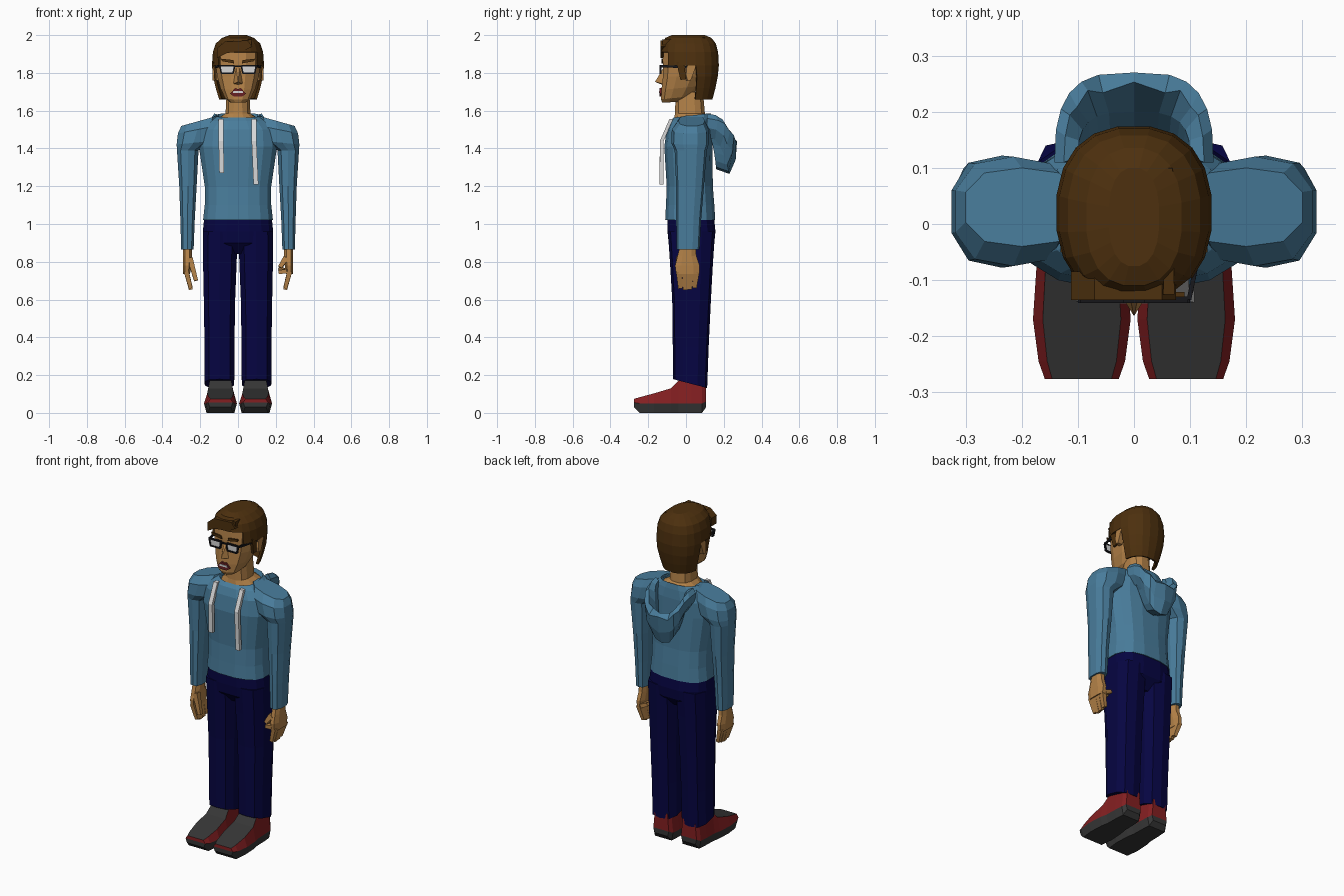
import bpy, bmesh, math
from mathutils import Vector

if "Cube" in bpy.data.objects:
    bpy.data.objects.remove(bpy.data.objects["Cube"])


def mat(name, r, g, b):
    m = bpy.data.materials.new(name)
    lin = [((c / 255 + 0.055) / 1.055) ** 2.4 if c > 10 else c / 255 / 12.92 for c in (r, g, b)]
    m.diffuse_color = (*lin, 1)
    m.use_nodes = True
    m.node_tree.nodes["Principled BSDF"].inputs["Base Color"].default_value = m.diffuse_color
    return m


BLUE = mat("hoodie_blue", 73, 125, 156)
SKIN = mat("skin_tan", 180, 130, 72)
HAIR = mat("hair_brown", 77, 48, 14)
NAVY = mat("trouser_navy", 6, 5, 66)
GREY = mat("shoe_grey", 54, 54, 54)
RED = mat("shoe_red", 132, 31, 33)
WHITE = mat("pale_grey", 215, 215, 215)
BLACK = mat("frame_black", 22, 22, 26)
LIP = mat("lip_red", 105, 32, 36)


def build(name, verts, faces, mats, idx=None):
    """Mesh object from points and faces, normals facing out."""
    me = bpy.data.meshes.new(name)
    me.from_pydata([tuple(v) for v in verts], [], faces)
    for m in mats:
        me.materials.append(m)
    if idx:
        for p, i in zip(me.polygons, idx):
            p.material_index = i
    bm = bmesh.new()
    bm.from_mesh(me)
    bmesh.ops.recalc_face_normals(bm, faces=bm.faces)
    bm.to_mesh(me)
    bm.free()
    ob = bpy.data.objects.new(name, me)
    bpy.context.collection.objects.link(ob)
    return ob


def ring(z, cx, rx, yf, yb, n=12, e=0.8, tx=0, ty=0):
    """Rounded-box outline; tx and ty tilt it along x and y."""
    pts, cy, ry = [], (yf + yb) / 2, (yb - yf) / 2
    for k in range(n):
        a = 2 * math.pi * (k + 0.5) / n
        c, s = math.cos(a), math.sin(a)
        m = math.cos(math.pi / n)
        x = math.copysign(min(1, abs(c) / m) ** e, c) * rx
        y = math.copysign(min(1, abs(s) / m) ** e, s) * ry
        pts.append((cx + x, cy + y, z + tx * x + ty * y))
    return pts


def loft(name, rings, m, caps=True):
    n = len(rings[0])
    faces = [(i * n + k, i * n + (k + 1) % n, (i + 1) * n + (k + 1) % n, (i + 1) * n + k)
             for i in range(len(rings) - 1) for k in range(n)]
    if caps:
        faces += [tuple(range(n)), tuple(range((len(rings) - 1) * n, len(rings) * n))]
    return build(name, [p for r in rings for p in r], faces, [m])


def bar(name, a, b, w, d, m, taper=1):
    """Four-sided bar from a to b; w along the side, d the other way."""
    a, b = Vector(a), Vector(b)
    ax = (b - a).normalized()
    ref = Vector((1, 0, 0)) if abs(ax.x) < 0.8 else Vector((0, 0, 1))
    u = (ref - ax * ref.dot(ax)).normalized()
    v = ax.cross(u)
    rs = [[p + u * (w * i * t / 2) + v * (d * j * t / 2) for i, j in ((-1, -1), (1, -1), (1, 1), (-1, 1))]
          for p, t in ((a, 1), (b, taper))]
    return loft(name, rs, m)


def plate(name, pts, y, t, m):
    """Flat xz outline facing the front, t thick."""
    return loft(name, [[(x, y + o, z) for x, z in pts] for o in (0, t)], m)


# Hoodie body
loft("hoodie_body", [ring(z, 0, rx, f, b, 16, 0.75, 0, ty) for z, rx, f, b, ty in (
    (1.02, .185, -.11, .155, 0), (1.1, .176, -.106, .15, 0), (1.2, .176, -.102, .142, 0),
    (1.41, .207, -.115, .14, 0), (1.5, .2, -.102, .14, 0), (1.55, .155, -.085, .135, .05),
    (1.575, .115, -.066, .13, .12), (1.55, .1, -.056, .12, .12))], BLUE)

# Hood hanging behind as a bowl swept from shoulder to shoulder
sections = []
for k in range(13):
    a = math.pi * k / 12
    c, s = math.cos(a), math.sin(a)
    q, h = math.copysign(abs(c) ** 0.6, c), s ** 0.75
    wob = 0.008 * (-1) ** k * s
    sections.append([(.10 * q, .12 + .08 * h, 1.575 - .20 * s ** 2),
                     (.125 * q, .11 + .135 * h + wob, 1.585 - .13 * s ** 2),
                     (.142 * q, .11 + .16 * h, 1.56 - .13 * s ** 2 + wob),
                     (.138 * q, .11 + .145 * h + wob, 1.51 - .17 * s ** 2),
                     (.105 * q, .11 + .12 * h, 1.46 - .195 * s ** 2),
                     (.095 * q, .11 + .05 * h, 1.47 - .18 * s ** 2)])
loft("hood", sections, BLUE)

# Drawstrings
for nm, xa, xb, zb in (("left", -.09, -.086, 1.27), ("right", .085, .095, 1.21)):
    path = [(xa, -.078, 1.555), (xa, -.128, 1.44), (xb, -.13, zb)]
    loft(nm + "_drawstring", [[(x + i * .013, y + j * .01, z) for i, j in
                               ((-1, -1), (1, -1), (1, 1), (-1, 1))] for x, y, z in path], WHITE)

# Trouser hips
loft("trouser_hips", [ring(1.04, 0, .178, -.098, .148, 16, .7), ring(.96, 0, .186, -.098, .156, 16, .7),
                      ring(.9, 0, .184, -.092, .15, 16, .7), ring(.84, 0, .1, -.04, .1, 16, .7)], NAVY)

for nm, s in (("left", -1), ("right", 1)):
    # Sleeve with sloping shoulder
    loft(nm + "_sleeve", [ring(z, s * cx, rx, f, b, 10, .85, s * tx) for z, cx, rx, f, b, tx in (
        (1.547, .2, .1, -.04, .1, -.28), (1.5, .215, .103, -.075, .12, -.2), (1.43, .235, .09, -.078, .122, -.1),
        (1.39, .266, .057, -.06, .11, 0), (1.2, .265, .046, -.052, .095, 0),
        (1.02, .267, .038, -.052, .08, 0), (.865, .268, .033, -.05, .072, 0))], BLUE)
    # Hand
    loft(nm + "_palm", [ring(z, s * cx, rx, f, b, 8) for z, cx, rx, f, b in (
        (.89, .268, .024, -.03, .05), (.83, .268, .024, -.045, .055),
        (.78, .27, .022, -.058, .072), (.735, .272, .018, -.052, .07))], SKIN)
    for k in range(4):
        y = -.037 + .031 * k
        tip = .65 + .008 * abs(k - 1.3)
        bar(nm + "_finger", (s * .274, y, .75), (s * .25, y * .8, tip), .026, .031, SKIN, .75)
        if s > 0:  # curled fingertips
            bar("curled_fingertip", (.258, y, .75), (.215, y, .745 + .008 * k), .024, .027, SKIN, .8)
    bar(nm + "_thumb", (s * .255, -.035, .82), (s * .222, -.045, .77 if s > 0 else .7), .03, .032, SKIN, .7)
    # Trouser leg
    loft(nm + "_trouser_leg", [ring(z, s * cx, rx, f, b, 10, .75, 0, ty) for z, cx, rx, f, b, ty in (
        (.96, .094, .091, -.096, .154, 0), (.8, .096, .089, -.085, .143, 0), (.6, .098, .083, -.073, .132, 0),
        (.35, .098, .079, -.07, .12, 0), (.155, .098, .078, -.068, .112, -.26))], NAVY)
    # Shoe: grey sole, red sides, grey upper
    st = [(-.276, .066, .03, .055, .074), (-.245, .077, 0, .05, .083), (-.17, .087, 0, .05, .103),
          (-.08, .081, 0, .05, .13), (-.04, .072, 0, .05, .17), (.03, .07, 0, .05, .185),
          (.085, .066, 0, .05, .175), (.106, .052, .03, .06, .165)]
    vs, fs, ix = [], [], []
    for y, w, zb, zm, zt in st:
        vs += [(s * .093 + x * w, y, z) for x, z in
               ((-.85, zb), (.85, zb), (1, zm), (.8, zt), (-.8, zt), (-1, zm))]
    for i in range(len(st) - 1):
        for k in range(6):
            j = (k + 1) % 6
            fs.append((i * 6 + k, i * 6 + j, i * 6 + 6 + j, i * 6 + 6 + k))
            ix.append(1 if k in (2, 4) else 0)
    for o in (0, 6 * (len(st) - 1)):
        fs += [(o, o + 1, o + 2, o + 5), (o + 5, o + 2, o + 3, o + 4)]
        ix += [0, 1]
    build(nm + "_shoe", vs, fs, [GREY, RED], ix)

# Neck and head
loft("neck", [ring(1.555, 0, .108, -.066, .12, 12, .85, 0, .12), ring(1.585, 0, .066, -.058, .1, 12),
              ring(1.7, 0, .06, -.055, .09, 12)], SKIN)
loft("head", [ring(z, 0, rx, f, b, 12, .8, 0, ty) for z, rx, f, b, ty in (
    (1.645, .042, -.125, -.02, .05), (1.668, .068, -.133, .03, .1), (1.72, .092, -.13, .07, .1),
    (1.78, .11, -.122, .1, 0), (1.86, .12, -.122, .14, 0), (1.92, .118, -.118, .145, 0),
    (1.97, .08, -.09, .12, 0))], SKIN)

# Hair shell with the face opening removed by position
hair = loft("hair", [ring(z, 0, rx, f, b, 20, .85) for z, rx, f, b in (
    (2.0, .045, -.075, .1), (1.985, .085, -.11, .135), (1.955, .118, -.127, .158), (1.91, .133, -.134, .17),
    (1.84, .138, -.134, .174), (1.78, .132, -.11, .168), (1.72, .118, -.1, .156), (1.66, .1, -.09, .14))], HAIR)
bm = bmesh.new()
bm.from_mesh(hair.data)
gone = []
for f in bm.faces:
    c = f.calc_center_median()
    if (c.z < 1.67 and abs(f.normal.z) > .9) or (c.z < 1.9 and c.y < -.085) or (c.z < 1.84 and c.y < .03):
        gone.append(f)
bmesh.ops.delete(bm, geom=gone, context='FACES')
bm.to_mesh(hair.data)
bm.free()
sol = hair.modifiers.new("thickness", 'SOLIDIFY')
sol.thickness = .014
sol.offset = -1
# Swept fringe and raised parting
plate("fringe", [(-.11, 1.88), (-.06, 1.905), (.03, 1.915), (.075, 1.94), (.05, 1.972), (-.07, 1.965), (-.112, 1.93)],
      -.135, .05, HAIR)
bar("parting_ridge", (.062, -.125, 1.962), (.062, .1, 1.977), .02, .03, HAIR, .7)

for nm, s in (("left", -1), ("right", 1)):
    # Sideburn and ear
    bar(nm + "_sideburn", (s * .122, -.03, 1.86), (s * .119, -.015, 1.765), .018, .042, HAIR, .7)
    loft(nm + "_ear", [[(s * .105, y, z), (s * .136, y + .008, z), (s * .136, y + w, z), (s * .105, y + w, z)]
                       for y, w, z in ((.0, .025, 1.76), (-.008, .045, 1.79), (-.004, .055, 1.83), (.008, .04, 1.85))], SKIN)
    # Eyebrow
    plate(nm + "_eyebrow", [(s * .02, 1.85), (s * .085, 1.862), (s * .09, 1.875), (s * .025, 1.868)], -.13, .009, HAIR)
    # Glasses: lens, rim bars and temple
    lens = [(s * .018, 1.838), (s * .096, 1.838), (s * .088, 1.797), (s * .026, 1.797)]
    plate(nm + "_lens", lens, -.136, .006, WHITE)
    for k in range(4):
        (xa, za), (xb, zb) = lens[k], lens[(k + 1) % 4]
        bar(nm + "_rim", (xa, -.135, za), (xb, -.135, zb), .008, .012, BLACK)
    bar(nm + "_temple", (s * .098, -.135, 1.836), (s * .128, .01, 1.83), .008, .012, BLACK)
bar("glasses_bridge", (-.018, -.137, 1.834), (.018, -.137, 1.834), .008, .008, BLACK)

# Nose
build("nose", [(-.01, -.118, 1.83), (.01, -.118, 1.83), (0, -.164, 1.752), (-.028, -.12, 1.742),
               (.028, -.12, 1.742), (0, -.12, 1.735)],
      [(0, 1, 2), (0, 2, 3), (1, 4, 2), (3, 2, 5), (2, 4, 5), (0, 3, 5, 4, 1)], [SKIN])

# Mouth
plate("lips", [(-.042, 1.69), (-.015, 1.719), (0, 1.714), (.015, 1.719), (.042, 1.69), (.02, 1.674), (-.02, 1.674)],
      -.139, .009, LIP)
plate("teeth", [(-.028, 1.693), (-.024, 1.704), (.024, 1.704), (.028, 1.693)], -.142, .005, WHITE)
